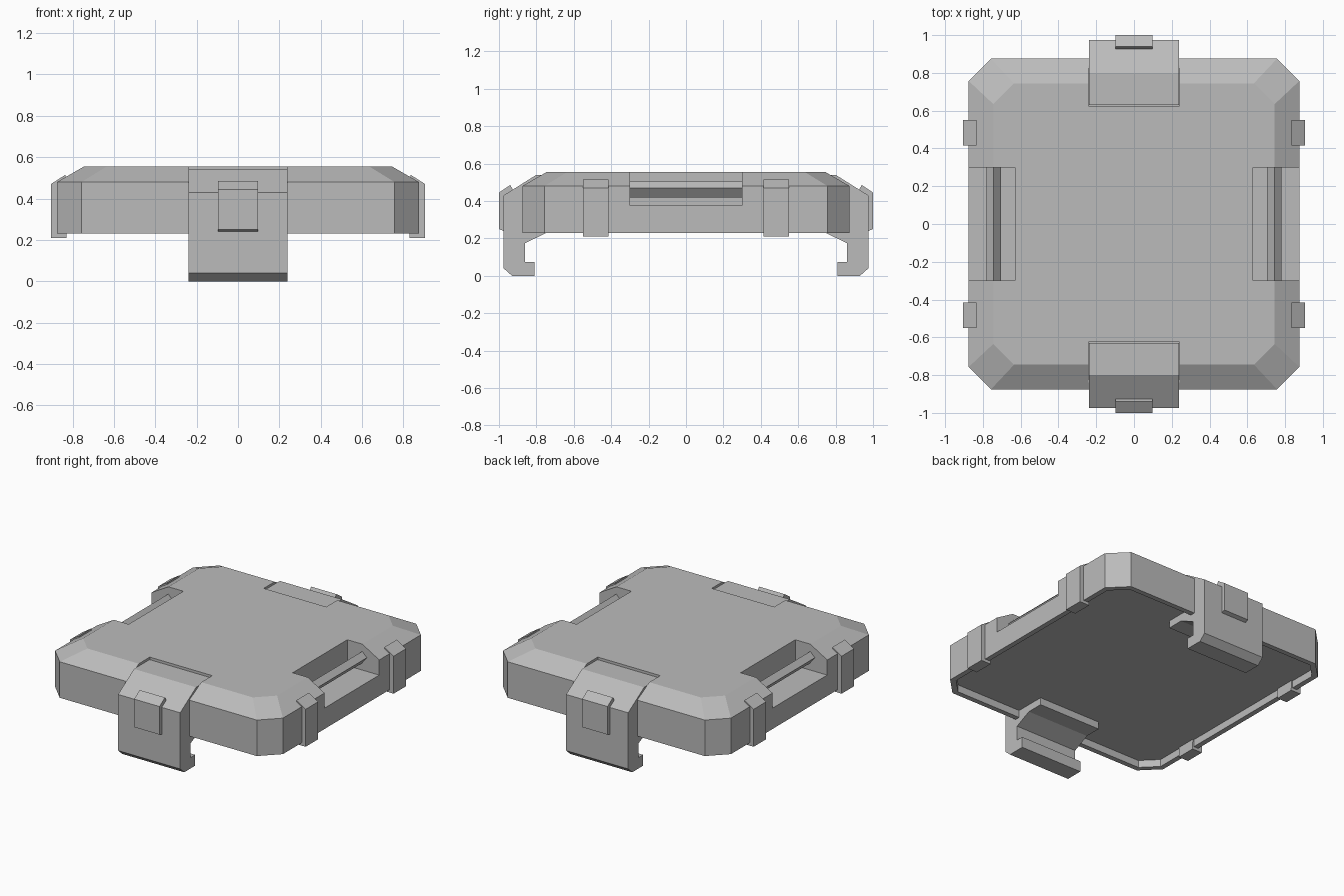
import bpy, bmesh

if "Cube" in bpy.data.objects:
    bpy.data.objects.remove(bpy.data.objects["Cube"], do_unlink=True)

grey = bpy.data.materials.new("matte grey")
grey.use_nodes = True
grey.diffuse_color = (0.5, 0.5, 0.5, 1)
grey.node_tree.nodes["Principled BSDF"].inputs["Base Color"].default_value = (0.5, 0.5, 0.5, 1)


def loft(name, rings):
    """Join equal rings of points into a closed solid."""
    bm = bmesh.new()
    rows = [[bm.verts.new(p) for p in ring] for ring in rings]
    n = len(rows[0])
    for a, b in zip(rows, rows[1:]):
        for i in range(n):
            j = (i + 1) % n
            bm.faces.new((a[i], a[j], b[j], b[i]))
    bm.faces.new(rows[0])
    bm.faces.new(rows[-1])
    bmesh.ops.recalc_face_normals(bm, faces=bm.faces)
    mesh = bpy.data.meshes.new(name)
    bm.to_mesh(mesh)
    bm.free()
    mesh.materials.append(grey)
    obj = bpy.data.objects.new(name, mesh)
    bpy.context.collection.objects.link(obj)
    return obj


def octagon(half, corner, z):
    pts = [(half, corner), (corner, half)]
    pts += [(-x, y) for x, y in reversed(pts)]
    pts += [(-x, -y) for x, y in pts]
    return [(x, y, z) for x, y in pts]


def prism_y(name, profile, side, y0, y1):
    """Extrude an (x, z) profile along y; side mirrors it."""
    return loft(name, [[(side * x, y, z) for x, z in profile] for y in (y0, y1)])


def prism_x(name, profile, side, half):
    """Extrude a (y, z) profile along x; side mirrors it."""
    return loft(name, [[(x, side * y, z) for y, z in profile] for x in (-half, half)])


def rect(a0, a1, b0, b1):
    return [(a0, b0), (a1, b0), (a1, b1), (a0, b1)]


def cut(target, cutter):
    cutter.hide_render = True
    mod = target.modifiers.new("cut", "BOOLEAN")
    mod.operation = "DIFFERENCE"
    mod.solver = "EXACT"
    mod.object = cutter
    bpy.context.view_layer.objects.active = target
    bpy.ops.object.modifier_apply(modifier=mod.name)
    bpy.data.objects.remove(cutter, do_unlink=True)


# Lid: bevelled octagonal slab with a shallow recess underneath
lid = loft("lid", [
    octagon(0.84, 0.74, 0.28),
    octagon(0.84, 0.74, 0.23),
    octagon(0.875, 0.757, 0.23),
    octagon(0.875, 0.757, 0.48),
    octagon(0.745, 0.635, 0.555),
])

# Latch and tab cross-sections
latch_profile = [(0.63, 0.23), (0.745, 0.23), (0.86, 0.175), (0.86, 0.075),
                 (0.81, 0.075), (0.81, 0), (0.93, 0), (0.975, 0.04),
                 (0.975, 0.43), (0.80, 0.54), (0.63, 0.54)]
thumb_profile = [(0.95, 0.25), (0.975, 0.24), (1.0, 0.25), (1.0, 0.445),
                 (0.94, 0.485), (0.925, 0.46), (0.95, 0.43)]
rib_profile = [(0.83, 0.21), (0.905, 0.21), (0.905, 0.47), (0.835, 0.515)]
bar_profile = [(0.705, 0.46), (0.745, 0.505), (0.78, 0.47), (0.74, 0.42)]

for side, front_back, left_right in ((-1, "front", "right"), (1, "back", "left")):
    # Latch sunk into the lid top, with its thumb tab
    cut(lid, prism_x("latch_pocket", rect(0.625, 1.1, 0.5, 0.7), side, 0.24))
    prism_x(front_back + "_latch", latch_profile, side, 0.2385)
    prism_x(front_back + "_thumb_tab", thumb_profile, side, 0.097)
    # Recessed grip with a tilted bar
    cut(lid, prism_y("grip_pocket", rect(0.63, 1.1, 0.375, 0.7), side, -0.3, 0.3))
    prism_y(left_right + "_grip_bar", bar_profile, side, -0.3, 0.3)
    # Side ribs
    for end, label in ((-1, "front"), (1, "back")):
        prism_y(f"{left_right}_{label}_rib", rib_profile, side, end * 0.415, end * 0.55)

# The underside of each latch joins a block within the recess
for side, label in ((-1, "front"), (1, "back")):
    prism_x(label + "_latch_block", rect(0.63, 0.86, 0.231, 0.4), side, 0.238)
